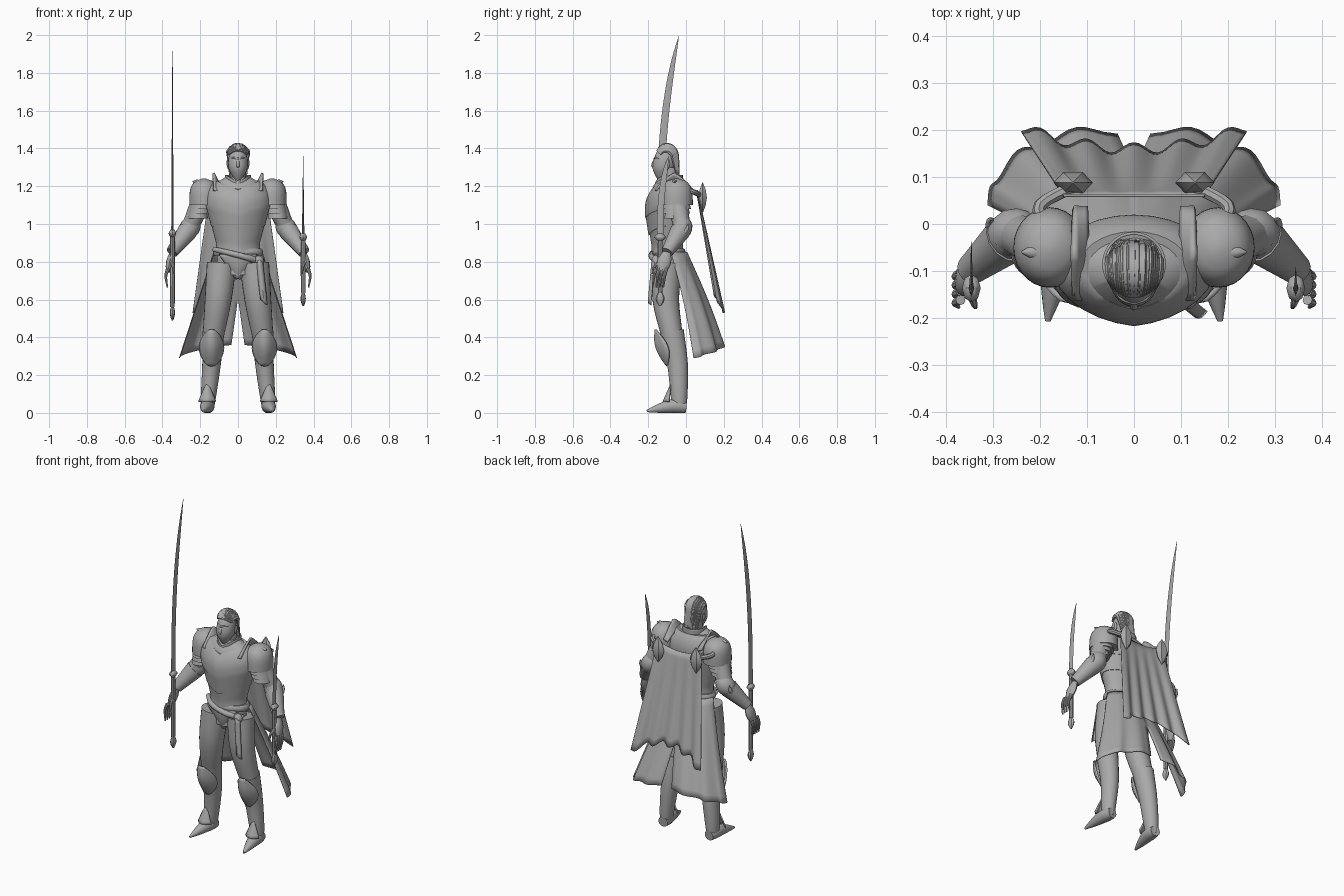
import bpy, bmesh, math, random
from mathutils import Vector

random.seed(4)
cube = bpy.data.objects.get("Cube")
if cube:
    bpy.data.objects.remove(cube)

grey = bpy.data.materials.new("plain grey")
grey.use_nodes = True
colour = (0.4, 0.4, 0.4, 1)
grey.diffuse_color = colour
grey.node_tree.nodes["Principled BSDF"].inputs["Base Color"].default_value = colour


def mix(start, end, t):
    return start + (end - start) * t


def bump(t):
    return max(0, math.sin(math.pi * t))


def clamp(value):
    return max(0, min(1, value))


def finish(name, bm, mirror=False, thick=0):
    """Turn a bmesh into a shaded object, optionally mirrored and thickened."""
    bmesh.ops.recalc_face_normals(bm, faces=bm.faces)
    mesh = bpy.data.meshes.new(name)
    bm.to_mesh(mesh)
    bm.free()
    mesh.materials.append(grey)
    part = bpy.data.objects.new(name, mesh)
    bpy.context.collection.objects.link(part)
    if thick:
        solid = part.modifiers.new("thickness", "SOLIDIFY")
        solid.thickness, solid.offset = thick, 0
    if mirror:
        part.modifiers.new("other side", "MIRROR")
    bpy.ops.object.select_all(action="DESELECT")
    bpy.context.view_layer.objects.active = part
    part.select_set(True)
    bpy.ops.object.shade_smooth_by_angle(angle=math.radians(40))


def skin(name, rings, mirror, cap=True, thick=0):
    """Bridge closed rings of points with quads."""
    bm = bmesh.new()
    rings = [[bm.verts.new(point) for point in ring] for ring in rings]
    for low, high in zip(rings, rings[1:]):
        for j in range(len(low)):
            bm.faces.new((low[j - 1], low[j], high[j], high[j - 1]))
    if cap:
        bm.faces.new(rings[0])
        bm.faces.new(rings[-1])
    finish(name, bm, mirror, thick)


def loft(name, bottom, top, shape, sides=28, steps=12, keel=0, dip=0, mirror=False, cap=True, thick=0):
    """Level ellipses where shape(t) gives x, y, rx, ry; keel and dip pull the front out and down."""
    rings = []
    for i in range(steps + 1):
        x, y, rx, ry = shape(i / steps)
        ring = []
        for j in range(sides):
            angle = math.tau * j / sides
            c, s = math.cos(angle), math.sin(angle)
            front = 1 - abs(c) if s < 0 else 0
            ring.append((x + rx * c, y + ry * s - keel * front, mix(bottom, top, i / steps) - dip * front))
        rings.append(ring)
    skin(name, rings, mirror, cap, thick)


def limb(name, path, start, end=0.002, bulge=0, flat=1, sides=12, mirror=False):
    """Tube through the path (Catmull-Rom), its radius going from start to end with a bulge."""
    path = [Vector(point) for point in path]
    path = [path[0] * 2 - path[1], *path, path[-1] * 2 - path[-2]]
    points = []
    for a, b, c, d in zip(path, path[1:], path[2:], path[3:]):
        for t in (0, .25, .5, .75):
            points.append(b + t * (c - a) / 2 + t * t * (a - 2.5 * b + 2 * c - d / 2)
                          + t ** 3 * (3 * b - a - 3 * c + d) / 2)
    points.append(path[-2])
    last = len(points) - 1
    rings = []
    for i, point in enumerate(points):
        along = (points[min(i + 1, last)] - points[max(i - 1, 0)]).normalized()
        side = (Vector((1, 0, 0)) - along * along.x).normalized()
        radius = mix(start, end, i / last) + bulge * bump(i / last)
        ring = []
        for j in range(sides):
            angle = math.tau * j / sides
            p = point + radius * (side * math.cos(angle) * flat + along.cross(side) * math.sin(angle))
            ring.append((p.x, p.y, max(p.z, 0)))
        rings.append(ring)
    skin(name, rings, mirror)


def sheet(name, surface, columns, rows, thick=0.005, mirror=False):
    """Grid surface from surface(u, v) with u and v in 0..1."""
    bm = bmesh.new()
    grid = [[bm.verts.new(surface(i / columns, j / rows)) for i in range(columns + 1)]
            for j in range(rows + 1)]
    for low, high in zip(grid, grid[1:]):
        for i in range(columns):
            bm.faces.new((low[i], low[i + 1], high[i + 1], high[i]))
    finish(name, bm, mirror, thick)


# torso with overlapping pointed breast plates
def torso(z, gap=0):
    chest = clamp((z - .9) / .2)
    slope = math.sqrt(1 - .85 * clamp((z - 1.13) / .12) ** 2)
    return 0, -.09, mix(.112, .165, chest) * slope + gap, mix(.07, .1, chest) * slope + gap


def plate(name, bottom, top, gap, dip):
    loft(name, bottom, top, lambda t: torso(mix(bottom, top, t), gap), keel=.018, dip=dip)


loft("body", .73, 1.25, lambda t: torso(mix(.73, 1.25, t)))
plate("belly_plate", .87, 1.03, .004, .02)
plate("rib_plate", .99, 1.11, .007, .05)
plate("chest_plate", 1.08, 1.23, .01, .05)
loft("collar", 1.19, 1.26, lambda t: (0, -.085, .065, .065), keel=.01, dip=.04, cap=False, thick=.006)


# head, face and combed-back hair
def head(t):
    size = bump(mix(.05, .96, t)) ** .5 * min(1, t + .7)
    return 0, mix(-.13, -.1, t), .052 * size, .06 * size


loft("neck", 1.18, 1.3, lambda t: (0, -.085, .043, .043))
loft("head", 1.23, 1.42, head)
limb("nose", [(0, -.16, 1.35), (0, -.176, 1.31), (0, -.16, 1.3)], .005, bulge=.005)
limb("brow", [(0, -.167, 1.345), (.025, -.16, 1.35), (.043, -.14, 1.345)], .006, mirror=True)
limb("lips", [(-.02, -.155, 1.28), (0, -.167, 1.28), (.02, -.155, 1.28)], .002, bulge=.004)
limb("ear", [(.052, -.1, 1.29), (.056, -.095, 1.34)], .004, .006, bulge=.008, flat=.5, mirror=True)
locks = 25
for i in range(locks):
    across = mix(-1, 1, i / (locks - 1))
    lower = 1 - .4 * across * across
    path = []
    for step in range(5):
        angle = math.pi * mix(.2, 1, step / 4)
        path.append((.052 * across * bump(mix(.35, .6, step / 4)),
                     -.105 - .062 * lower * math.cos(angle), 1.34 + .08 * lower * math.sin(angle)))
    path.append((.04 * across, -.035, random.uniform(1.2, 1.24)))
    limb("hair_lock", path, .004, bulge=random.uniform(.007, .011), sides=6, mirror=False)


# shoulders: domes, hanging lames and raised neck guards
def dome(t):
    size = math.sqrt(1.02 - t ** 4)
    return .18, -.05, .077 * size, .085 * size


loft("pauldron", 1.1, 1.24, dome, mirror=True)
for i in range(3):
    low = mix(1.08, 1.03, i / 2)
    loft("arm_lame", low, low + .05, lambda t: (.195 + .008 * i, -.05, mix(.062, .05, t) - .004 * i,
                                              mix(.076, .065, t) - .005 * i), steps=2, mirror=True)
sheet("neck_guard", lambda u, v: (mix(.1, .13, v), mix(-.16, .035, u),
                                  1.17 + .04 * bump(u) + v * (.06 - .05 * abs(2 * u - 1))),
      12, 4, .012, True)
limb("shoulder_spike", [(.18, -.06, 1.19), (.215, -.06, 1.22), (.24, -.06, 1.225)], .03, mirror=True)

# arms, gauntlets and open hands
shoulder = Vector((.19, -.05, 1.13))
elbow = Vector((.255, -.02, .98))
wrist = Vector((.35, -.1, .85))
knuckles = Vector((.37, -.13, .75))
limb("upper_arm", [shoulder, elbow], .056, .044, mirror=True)
limb("elbow_guard", [shoulder.lerp(elbow, .75), elbow, elbow.lerp(wrist, .3)], .044, .044, bulge=.01, mirror=True)
limb("forearm", [elbow, wrist], .042, .022, bulge=.005, mirror=True)
limb("gauntlet", [elbow.lerp(wrist, .15), wrist], .054, .032, mirror=True)
limb("gauntlet_spike", [elbow.lerp(wrist, .4), (.305, 0, .965), (.305, .01, 1)], .022, mirror=True)
limb("palm", [wrist, knuckles], .02, .022, bulge=.016, flat=.55, mirror=True)
for i in range(4):
    root = knuckles + Vector((0, .025 - .019 * i, .015))
    limb("finger", [root, root + Vector((.012, -.007, -.04)), root + Vector((.004, -.015, -.1))],
         .011, .004, sides=8, mirror=True)
limb("thumb", [wrist.lerp(knuckles, .4), (.343, -.165, .775), (.338, -.178, .735)], .013, .004, sides=8, mirror=True)


# two curved swords
def sword(name, x, pommel, guard, tip, width, bend):
    y = -.137
    loft(name + "_blade", guard, tip, lambda t: (x, y + bend * t ** 2.5, .006 * (1.1 - t),
                                                 width * (1.01 - t ** 6)), sides=4, steps=24)
    for piece, low, high, thin, swell in (("guard", guard - .02, guard + .02, .01, .02),
                                          ("grip", pommel + .07, guard, .012, .002),
                                          ("pommel", pommel, pommel + .08, .004, .02)):
        loft(name + "_" + piece, low, high, lambda t: (x, y, thin + swell * bump(t) / 2, thin + swell * bump(t)),
             sides=8, steps=6)


sword("long_sword", -.347, .49, .95, 2, .02, .1)
sword("short_sword", .345, .565, .93, 1.36, .017, .045)

# belt, sash and hip cloth
loft("belt", .83, .87, lambda t: (0, -.09, .125 + .008 * bump(t), .08 + .008 * bump(t)), steps=4)
limb("sash", [(-.125, -.11, .865), (-.06, -.17, .85), (.04, -.18, .825), (.125, -.13, .8)], .014, .018)
limb("sash_knot", [(.1, -.165, .83), (.125, -.15, .78)], .01, .01, bulge=.015)
sheet("sash_tail", lambda u, v: (mix(.095, .13, u) + .025 * v, -.165 - .015 * bump(u) - .02 * v,
                                 mix(.81, .6, v) - .03 * u * v), 6, 8)
sheet("loin_plate", lambda u, v: (mix(-.1, .1, u) * (1 - .9 * v), -.175 + .02 * (1 - bump(u)) + .03 * v * v,
                                  mix(.84, .71, v)), 12, 8, .012)


# split coat skirt, open at the front
def skirt(u, v):
    angle = u * math.pi / 2
    c, s = max(0, math.cos(angle)), math.sin(angle)
    slit = .035 * clamp(v * 2 - 1) * u ** 4
    fold = .01 * v * math.sin(u * 17)
    return (mix(.128 * c, .31 * c ** .8, v) + slit,
            mix(-.08 + .085 * s, .04 + .16 * s, v) + .02 * bump(v) / 2 + fold,
            mix(.85, .29 + .07 * u, v))


sheet("coat_skirt", skirt, 24, 14, mirror=True)


# hanging cape with folds, clasps and cords
def cape(u, v):
    across = mix(-1, 1, u)
    edge = across * across
    fold = .012 * v * math.cos(across * 15)
    return (across * mix(.15, .24, v), mix(.06, .16 + .045 * edge, v) + fold,
            mix(1.15 + .03 * edge, .61 - .09 * edge, v) - fold)


sheet("cape", cape, 48, 14)
loft("cape_clasp", 1.06, 1.22, lambda t: (.13, .088, .04 * bump(t) + .002, .024 * bump(t) + .002),
     sides=6, steps=4, mirror=True)
limb("cape_cord", [(.13, .08, 1.15), (.2, .04, 1.17), (.19, 0, 1.18)], .014, .014, sides=8, mirror=True)

# legs, boots and their armour
hip = (.087, -.097, .79)
knee = (.132, -.072, .4)
ankle = (.155, -.037, .1)
limb("thigh", [hip, (.105, -.107, .6), knee], .078, .055, bulge=.004, sides=24, mirror=True)
limb("boot", [(.13, -.075, .43), (.14, -.045, .26), ankle, (.16, -.035, .02)], .064, .036, flat=.9,
     sides=24, mirror=True)
sheet("knee_guard", lambda u, v: (.14 + (u - .5) * .125 * bump(mix(.04, .96, v)) ** .7,
                                  mix(-.1, -.16, v) + bump(v) * (.035 - .06 * bump(u)),
                                  mix(.25, .44, v)), 10, 12, .012, True)
limb("foot", [(.157, 0, .03), (.165, -.08, .035), (.184, -.207, .01)], .03, .006, bulge=.018, sides=16, mirror=True)
sheet("ankle_guard", lambda u, v: (.163 + (u - .5) * .09 * (1 - .85 * v), mix(-.09, -.08, v) - .03 * bump(u) * (1 - v),
                                   mix(.06, .15, v)), 8, 6, .008, True)
